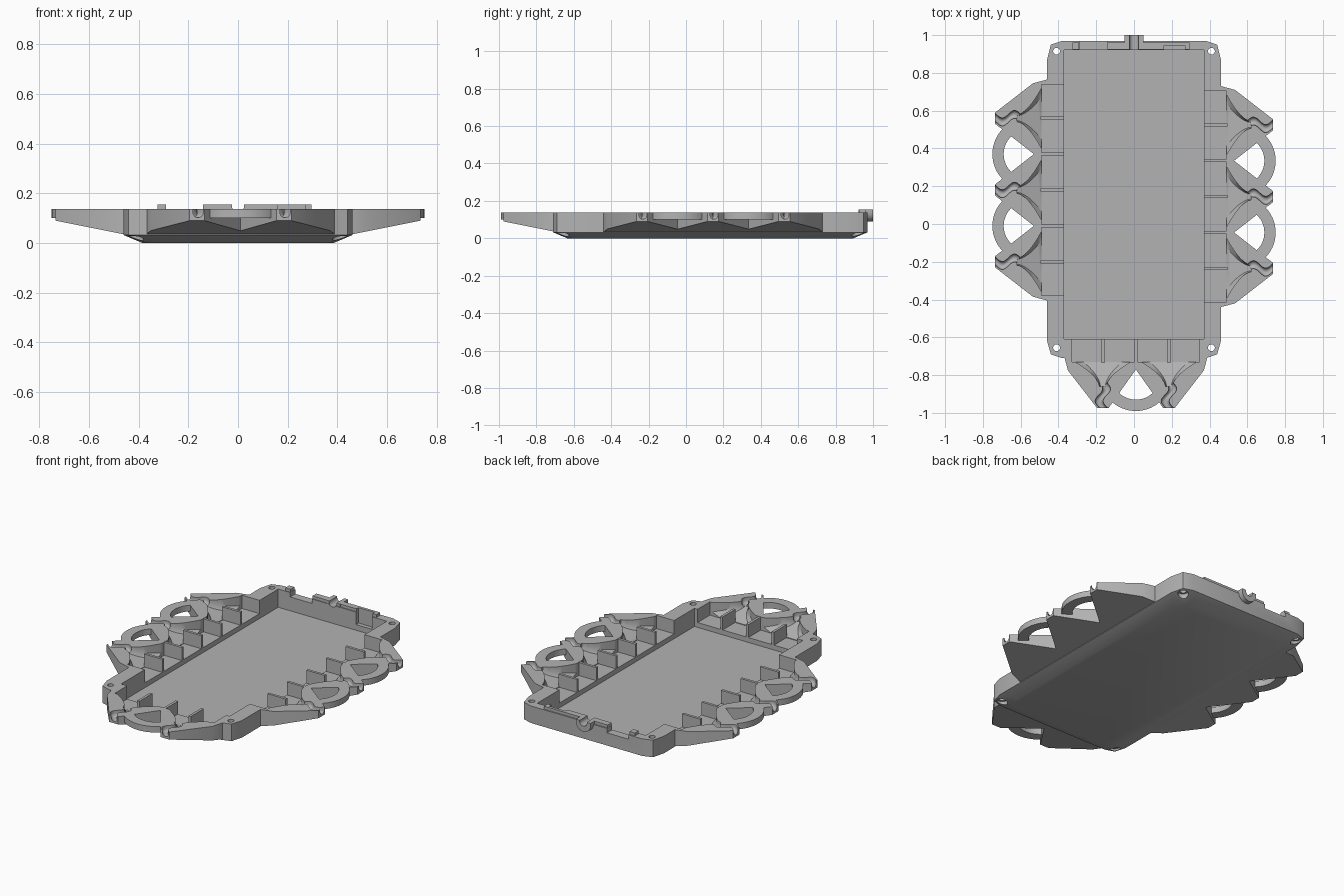
import bpy, bmesh
from math import sin, cos, pi, radians

cube = bpy.data.objects.get("Cube")
if cube:
    bpy.data.objects.remove(cube, do_unlink=True)

grey = bpy.data.materials.new("mid_grey")
grey.use_nodes = True
colour = (0.45, 0.45, 0.45, 1)
grey.diffuse_color = colour
grey.node_tree.nodes["Principled BSDF"].inputs["Base Color"].default_value = colour

TOP = 0.137


def loft(name, rings):
    """Skin a closed solid through rings of equal point count."""
    bm = bmesh.new()
    loops = [[bm.verts.new(p) for p in ring] for ring in rings]
    n = len(loops[0])
    for a, b in zip(loops, loops[1:]):
        for i in range(n):
            j = (i + 1) % n
            bm.faces.new((a[i], a[j], b[j], b[i]))
    bm.faces.new(loops[0])
    bm.faces.new(loops[-1])
    bmesh.ops.recalc_face_normals(bm, faces=bm.faces)
    mesh = bpy.data.meshes.new(name)
    bm.to_mesh(mesh)
    bm.free()
    mesh.materials.append(grey)
    ob = bpy.data.objects.new(name, mesh)
    bpy.context.collection.objects.link(ob)
    return ob


def prism(name, outline, low, high):
    return loft(name, [[(x, y, z) for x, y in outline] for z in (low, high)])


def box(name, x0, x1, y0, y1, z0, z1):
    return prism(name, [(x0, y0), (x1, y0), (x1, y1), (x0, y1)], z0, z1)


def circle(x, y, r, n=20):
    return [(x + r * cos(2 * pi * i / n), y + r * sin(2 * pi * i / n)) for i in range(n)]


def combine(target, tool, operation):
    tool.hide_render = True
    mod = target.modifiers.new("cut", "BOOLEAN")
    mod.operation, mod.solver, mod.object = operation, "EXACT", tool
    bpy.context.view_layer.objects.active = target
    bpy.ops.object.modifier_apply(modifier=mod.name)
    bpy.data.objects.remove(tool, do_unlink=True)


# Tray body with bevelled underside and clipped corners
def body_outline(inset, z):
    x, back, front = 0.46 - inset, 0.97 - inset, -0.71 + inset
    half = [(x, front + 0.09), (x, back - 0.1), (x - 0.02, back - 0.02), (x - 0.08, back)]
    half = [(x - 0.08, front), (x - 0.02, front + 0.02)] + half
    return [(a, b, z) for a, b in half] + [(-a, b, z) for a, b in reversed(half)]


tray = loft("tray", [body_outline(0.075, 0), body_outline(0, 0.032), body_outline(0, TOP)])


# Each wing uses d (outward distance) and t (distance along the edge)
def right_map(d, t, z):
    return (d, 0.145 + t, z)


def left_map(d, t, z):
    return (-d, 0.18 + t, z)


def front_map(d, t, z):
    return (0.01 + t, -d - 0.24, z)


WINGS = [("right", right_map, 3, 0.38), ("left", left_map, 3, 0.38), ("front", front_map, 2, 0.35)]
cutters = []


def underside(d):
    return 0.035 + (d - 0.46) * 0.2


def add_wing(name, place, count, gap):
    centres = [(i - (count - 1) / 2) * gap for i in range(count)]
    lobes = [c + gap / 2 for c in centres[:-1]]
    end = centres[-1]

    # Pronged plate with a sloping underside
    side = [(0.42, end + 0.205), (0.46, end + 0.205), (0.535, end + 0.185), (0.735, end + 0.03)]
    outline = [(d, -t) for d, t in side]
    for c in lobes:
        outline += [(0.735, c - gap / 2 + 0.03), (0.53, c), (0.735, c + gap / 2 - 0.03)]
    outline += reversed(side)
    combine(tray, loft(name + "_wing", [[place(d, t, underside(d)) for d, t in outline],
                                        [place(d, t, TOP) for d, t in outline]]), "UNION")

    # Arched loops between the prongs
    angles = [radians(-62 + 124 * i / 20) for i in range(21)]
    for c in lobes:
        arc = [(0.56 + 0.19 * cos(a), c + 0.19 * sin(a)) for a in angles]
        arc += [(0.56 + 0.13 * cos(a), c + 0.13 * sin(a)) for a in reversed(angles)]
        combine(tray, loft("arch", [[place(d, t, z) for d, t in arc] for z in (0.1, TOP)]), "UNION")

    # Shelf recess beside the pocket
    w = count * gap / 2 - 0.012
    shelf = [(0.35, -w), (0.49, -w), (0.49, w), (0.35, w)]
    cutters.append(loft("shelf_cut", [[place(d, t, z) for d, t in shelf] for z in (0.055, 0.2)]))

    for c in centres:
        # Bell-shaped funnel narrowing into the prong
        rings = []
        for k in range(11):
            u = k / 10
            d = 0.48 + 0.14 * u
            half = 0.018 + (gap / 2 - 0.03) * (1 - u) ** 1.7
            floor = 0.056 + 0.046 * u
            section = [(-half, 0.2), (-half, floor + 0.02), (-half * 0.7, floor),
                       (half * 0.7, floor), (half, floor + 0.02), (half, 0.2)]
            rings.append([place(d, c + t, z) for t, z in section])
        cutters.append(loft("funnel_cut", rings))

        # Wavy cable groove out through the tip
        rings = []
        for k in range(19):
            d = 0.585 + 0.17 * k / 18
            mid = c + 0.02 * sin((d - 0.6) * 2 * pi / 0.13)
            section = [(-0.021, 0.2)]
            section += [(-0.021 * cos(pi * i / 8), 0.123 - 0.021 * sin(pi * i / 8)) for i in range(9)]
            section += [(0.021, 0.2)]
            rings.append([place(d, mid + t, z) for t, z in section])
        cutters.append(loft("groove_cut", rings))

    # Divider ribs standing on the shelf
    for i in range(1, 2 * count):
        t = (i - count) * gap / 2
        rib = [(0.37, t - 0.008), (0.495, t - 0.008), (0.495, t + 0.008), (0.37, t + 0.008)]
        loft(f"{name}_rib_{i}", [[place(d, s, z) for d, s in rib] for z in (0.045, TOP - 0.002)])


for wing in WINGS:
    add_wing(*wing)

# Raised lip and cable cradle on the back wall
combine(tray, box("back_lip", -0.14, 0.295, 0.925, 0.962, 0.1, 0.155), "UNION")
combine(tray, box("lip_stub", -0.325, -0.29, 0.925, 0.962, 0.1, 0.155), "UNION")
cradle = [(0.05 * cos(a), 0.14 + 0.05 * sin(a)) for a in [pi + pi * i / 12 for i in range(13)]]
cradle = [(-0.05, 0.155)] + cradle + [(0.05, 0.155)]
combine(tray, loft("cable_cradle", [[(x, y, z) for x, z in cradle] for y in (0.923, 1.0)]), "UNION")
cutters.append(loft("cradle_cut", [[(x, y, z) for x, z in circle(0, 0.15, 0.025)] for y in (0.9, 1.05)]))

# Main pocket, back notch and inner wall recess
cutters.append(box("pocket_cut", -0.37, 0.37, -0.61, 0.92, 0.025, 0.3))
cutters.append(box("notch_cut", -0.289, -0.141, 0.9, 1.0, 0.11, 0.3))
cutters.append(box("recess_cut", 0.16, 0.27, 0.9, 0.945, 0.06, 0.3))

# Screw holes with countersinks below
for x in (-0.41, 0.41):
    for y in (-0.655, 0.915):
        cutters.append(prism("screw_cut", circle(x, y, 0.018), -0.1, 0.3))
        cutters.append(prism("countersink_cut", circle(x, y, 0.03), -0.1, 0.04))

for cutter in cutters:
    combine(tray, cutter, "DIFFERENCE")

bpy.ops.object.select_all(action="DESELECT")
tray.select_set(True)
bpy.context.view_layer.objects.active = tray
bpy.ops.object.shade_smooth_by_angle(angle=radians(30))
